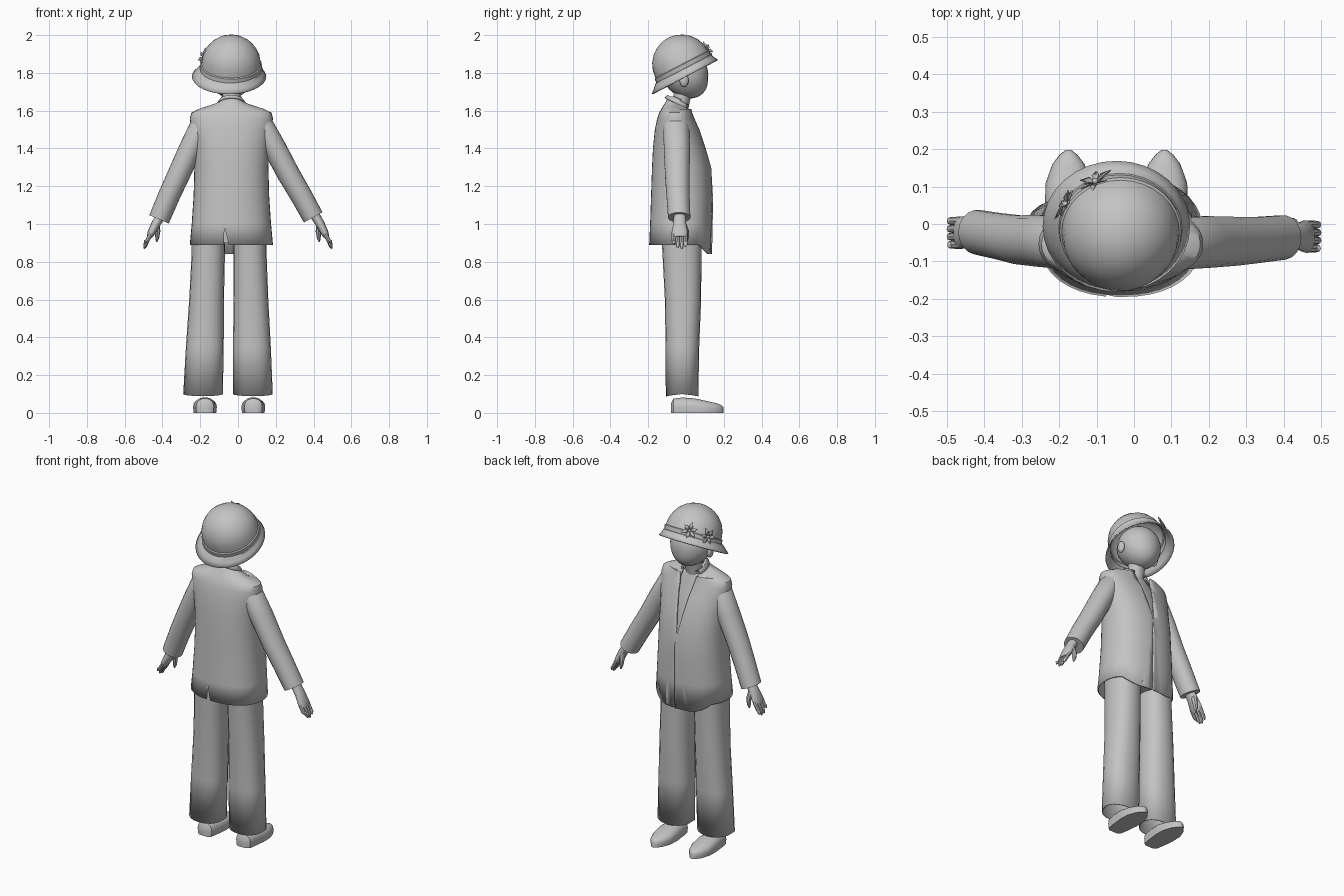
import bpy, bmesh, math
from mathutils import Vector, Euler

if "Cube" in bpy.data.objects:
    bpy.data.objects.remove(bpy.data.objects["Cube"])

CX = -0.035                      # the body stands slightly left of x = 0
grey = bpy.data.materials.new("plain grey")
grey.diffuse_color = (0.55, 0.55, 0.55, 1)
grey.use_nodes = True
grey.node_tree.nodes["Principled BSDF"].inputs["Base Color"].default_value = grey.diffuse_color


def finish(bm, name, thick=0, angle=40):
    bmesh.ops.recalc_face_normals(bm, faces=bm.faces)
    me = bpy.data.meshes.new(name)
    bm.to_mesh(me)
    bm.free()
    me.materials.append(grey)
    ob = bpy.data.objects.new(name, me)
    bpy.context.collection.objects.link(ob)
    bpy.ops.object.select_all(action='DESELECT')
    ob.select_set(True)
    bpy.context.view_layer.objects.active = ob
    bpy.ops.object.shade_smooth_by_angle(angle=math.radians(angle))
    if thick:
        m = ob.modifiers.new("thickness", 'SOLIDIFY')
        m.thickness, m.offset = thick, -1
    return ob


def loft(rings, n=24, e=2.0, start=True, end=True):
    """Skin a row of (centre, u, v) super-ellipse rings."""
    bm = bmesh.new()
    rows = []
    for c, u, v in rings:
        row = []
        for i in range(n):
            a = 2 * math.pi * i / n
            p, q = (math.copysign(abs(f) ** (2 / e), f) for f in (math.cos(a), math.sin(a)))
            row.append(bm.verts.new(Vector(c) + Vector(u) * p + Vector(v) * q))
        rows.append(row)
    for r, s in zip(rows, rows[1:]):
        for i in range(n):
            j = (i + 1) % n
            bm.faces.new((r[i], r[j], s[j], s[i]))
    if start:
        bm.faces.new(rows[0])
    if end:
        bm.faces.new(rows[-1])
    return bm


def level(table, cx):
    """Horizontal rings from (z, half width, y back, y front)."""
    return [((cx, (a + b) / 2, z), (w, 0, 0), (0, (b - a) / 2, 0)) for z, w, a, b in table]


def tube(points, n=14):
    """Limb rings from (x, y, z, side radius, y radius), square to the path."""
    rings = []
    for i, (x, y, z, ru, rv) in enumerate(points):
        a, b = points[max(i - 1, 0)], points[min(i + 1, len(points) - 1)]
        d = Vector((b[0] - a[0], 0, b[2] - a[2])).normalized()
        rings.append(((x, y, z), Vector((d.z, 0, -d.x)) * ru, (0, rv, 0)))
    return loft(rings, n)


def ball(name, centre, radii):
    bm = bmesh.new()
    bmesh.ops.create_uvsphere(bm, u_segments=24, v_segments=14, radius=1)
    for v in bm.verts:
        v.co = Vector(centre) + Vector([a * b for a, b in zip(v.co, radii)])
    return bm


def cut_wedge(bm, test, apex, z_end, x1, x2):
    """Remove the triangle between apex and (x1..x2, z_end) from chosen faces."""
    ax, az = apex
    for x in (x1, x2):
        fs = [f for f in bm.faces if test(f.calc_center_median().y)]
        geom = fs + list({e for f in fs for e in f.edges}) + list({v for f in fs for v in f.verts})
        bmesh.ops.bisect_plane(bm, geom=geom, dist=1e-5, plane_co=(ax, 0, az),
                               plane_no=Vector((z_end - az, 0, ax - x)).normalized())
    dead = []
    for f in bm.faces:
        c = f.calc_center_median()
        t = (c.z - az) / (z_end - az)
        if test(c.y) and t > 0 and ax + (x1 - ax) * t < c.x < ax + (x2 - ax) * t:
            dead.append(f)
    bmesh.ops.delete(bm, geom=dead, context='FACES')


# Jacket body with neck opening, back vent and overlapping front
jacket = level([(.89, .22, -.195, .132), (1.0, .21, -.19, .136), (1.15, .2, -.185, .137),
                (1.3, .196, -.18, .128), (1.4, .2, -.175, .105), (1.5, .213, -.165, .072),
                (1.56, .22, -.152, .045), (1.59, .212, -.142, .034), (1.61, .17, -.13, .03),
                (1.628, .115, -.12, .028), (1.645, .07, -.108, .026), (1.675, .055, -.095, .022)], CX)
bm = loft(jacket, 40, 2.3, False, False)
for v in bm.verts:
    if v.co.z < .9:
        v.co.z -= .05 * min(1, max(0, (v.co.y - .07) / .05))
    if v.co.z > 1.62:
        v.co.z -= .45 * max(0, v.co.y + .06)
cut_wedge(bm, lambda y: y > -.03, (-.03, 1.28), 1.62, CX - .055, CX + .055)
cut_wedge(bm, lambda y: y < -.05, (-.072, .985), .885, -.076, -.048)
SX = -.022
fs = [f for f in bm.faces if f.calc_center_median().y > 0 and f.calc_center_median().z < 1.3]
geom = fs + list({e for f in fs for e in f.edges}) + list({v for f in fs for v in f.verts})
bmesh.ops.bisect_plane(bm, geom=geom, dist=1e-5, plane_co=(SX, 0, 0), plane_no=(1, 0, 0))
seam = [e for e in bm.edges if all(abs(v.co.x - SX) < 1e-4 and v.co.y > 0 for v in e.verts)]
bmesh.ops.split_edges(bm, edges=seam)
for v in bm.verts:
    if abs(v.co.x - SX) < 1e-4 and v.co.y > 0 and any(f.calc_center_median().x < SX for f in v.link_faces):
        v.co.y += .006
finish(bm, "jacket", .008)

# Shirt seen inside the neck opening
finish(loft(level([(1.2, .15, -.13, .108), (1.3, .15, -.13, .1), (1.4, .15, -.13, .078),
                   (1.5, .15, -.12, .046), (1.57, .12, -.11, .02), (1.61, .06, -.09, .008)], CX)), "shirt")

# Folded collar around the neck, open at the front
bm = loft([((CX, -.04, 1.635), (.078, 0, 0), (0, .073, -.033)),
           ((CX, -.037, 1.655), (.063, 0, 0), (0, .062, -.028)),
           ((CX, -.037, 1.648), (.052, 0, 0), (0, .055, -.025))], 28, 2, False, False)
bmesh.ops.delete(bm, geom=[f for f in bm.faces if f.calc_center_median().y > .005], context='FACES')
finish(bm, "collar", .006)

# Sleeves
finish(tube([(-.16, -.055, 1.56, .045, .06), (-.195, -.05, 1.515, .062, .07), (-.25, -.045, 1.4, .062, .07),
             (-.31, -.042, 1.27, .06, .066), (-.365, -.032, 1.15, .058, .062),
             (-.418, -.022, 1.025, .056, .06)], 18), "left_sleeve")
finish(tube([(.09, -.055, 1.56, .045, .06), (.13, -.052, 1.515, .062, .07), (.195, -.048, 1.4, .062, .07),
             (.27, -.046, 1.26, .06, .066), (.335, -.042, 1.15, .058, .062),
             (.398, -.036, 1.035, .056, .06)], 18), "right_sleeve")

# Hands: palm, four fingers, thumb
for s, name, dy in ((-1, "left", .005), (1, "right", -.005)):
    y = -.028 + dy
    finish(tube([(s * .405, y, 1.05, .026, .032), (s * .435, y, 1.0, .024, .034),
                 (s * .458, y, .955, .021, .044), (s * .47, y, .93, .014, .04)]), name + "_palm")
    for i, tip in enumerate((.895, .873, .868, .88)):
        fy = y - .032 + .021 * i
        finish(tube([(s * .46, fy, .95, .012, .012), (s * .481, fy, .91, .011, .011),
                     (s * .492, fy, tip + .012, .009, .01), (s * .496, fy, tip, .003, .004)], 8), name + "_finger")
    finish(tube([(s * .43, y + .02, 1.0, .016, .016), (s * .425, y + .034, .96, .014, .015),
                 (s * .428, y + .036, .925, .01, .012), (s * .431, y + .036, .905, .003, .004)], 8), name + "_thumb")

# Trousers: hips and two legs
finish(loft(level([(.9, .185, -.12, .08), (1.08, .18, -.13, .08)], CX), 28, 2.5), "trouser_hips")
for name, top, bottom, lean in (("left_trouser_leg", -.157, -.185, -1), ("right_trouser_leg", .063, .079, 1)):
    rings = []
    for z, w, a, b in ((.96, .088, -.13, .085), (.85, .088, -.125, .082), (.6, .092, -.112, .08),
                       (.35, .1, -.108, .07), (.1, .105, -.107, .065)):
        t = max(0, (.85 - z) / .75)
        rings += level([(z, w, a, b)], top + (bottom - top) * t)
    bm = loft(rings, 20, 2.3, True, False)
    for v in bm.verts:                      # hem sags at front and back
        if v.co.z < .11:
            v.co.z -= .012 * abs(math.sin(math.atan2(v.co.y + .02, v.co.x - bottom)))
    finish(bm, name, .006)

# Shoes with flat soles and tapered toes
for name, x in (("left_shoe", -.175), ("right_shoe", .081)):
    bm = loft([((x, y, h * .4), (w, 0, 0), (0, 0, h * .6)) for y, w, h in
               ((-.08, .028, .05), (-.066, .047, .076), (-.02, .055, .082), (.05, .063, .077),
                (.11, .061, .063), (.16, .043, .052), (.185, .024, .043), (.198, .007, .03))], 18, 2.3)
    for v in bm.verts:
        v.co.z = 0 if v.co.z < .014 else v.co.z
    finish(bm, name)

# Neck, head with narrowed chin, ears
finish(loft([((CX, -.04, 1.57), (.05, 0, 0), (0, .046, 0)), ((CX, -.025, 1.65), (.047, 0, 0), (0, .046, 0)),
             ((CX, -.01, 1.73), (.05, 0, 0), (0, .05, 0))], 18), "neck")
bm = ball("head", (CX - .003, -.005, 1.79), (.12, .123, .126))
for v in bm.verts:
    t = max(0, (1.77 - v.co.z) / .11)
    v.co.x = CX + (v.co.x - CX) * (1 - .12 * t)
    v.co.y += .025 * t
finish(bm, "head")
for s, name in ((-1, "left_ear"), (1, "right_ear")):
    finish(ball(name, (CX + s * .118, -.01, 1.76), (.016, .024, .034)), name)

# Tilted hat: flared brim, band and domed crown
prof = [(.197, 0, 0), (.181, .018, .3), (.168, .038, .7), (.163, .04, .8), (.163, .062, 1), (.157, .066, 1)]
prof += [(.157 * math.cos(a), .066 + .157 * math.sin(a), 1) for a in
         [math.radians(d) for d in (15, 30, 45, 58, 70, 80, 87)]]
hat = finish(loft([((.011 * k, .016 * k, h), (r, 0, 0), (0, r, 0)) for r, h, k in prof], 32, 2, False, True),
             "hat", .006, 30)
hat.location = (-.047, -.006, 1.78)
hat.rotation_euler = Euler((math.radians(27.5), 0, 0))

# Two pointed-petal flowers on the crown
crown = Vector((CX, -.022, 1.845))
for name, d, turn in (("front_flower", (-.068, .135, .075), .2), ("side_flower", (-.138, .07, .035), .7)):
    nrm = Vector(d).normalized()
    base, q = crown + nrm * .163, nrm.to_track_quat('Z', 'Y')
    bm = bmesh.new()
    for i in range(6):
        a = turn + i * math.pi / 3
        pts = [(0, 0, .002), (.027, -.4, .014), (.052 if i % 2 else .044, 0, .012), (.027, .4, .014)]
        bm.faces.new([bm.verts.new(base + q @ Vector((r * math.cos(a + o), r * math.sin(a + o), h)))
                      for r, o, h in pts])
    finish(bm, name, .003)
    finish(ball(name, base + nrm * .008, (.008, .008, .008)), name + "_centre")
